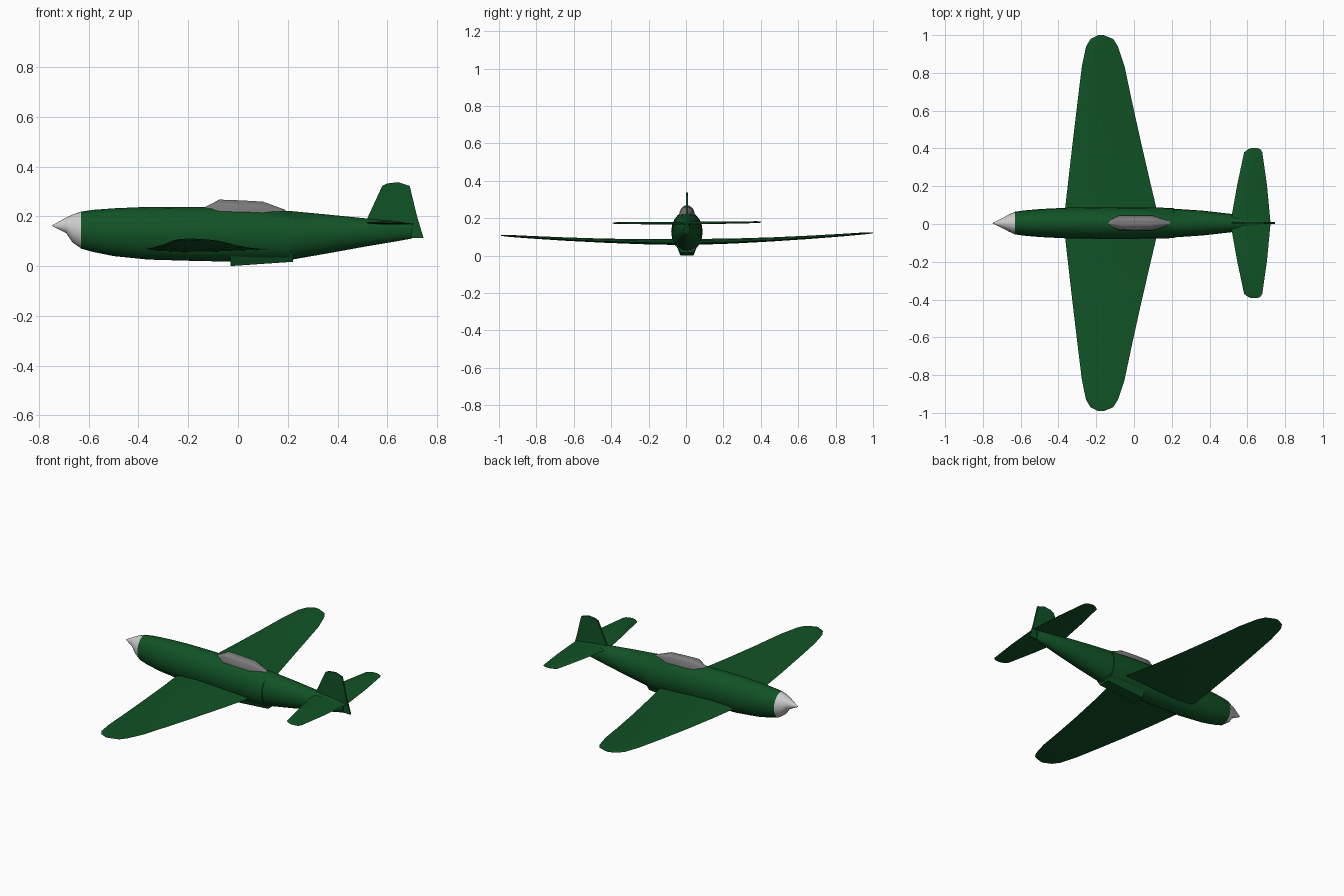
import bpy, bmesh, math
from mathutils import Vector, Matrix

cube = bpy.data.objects.get("Cube")
if cube:
    bpy.data.objects.remove(cube)


def material(name, color):
    m = bpy.data.materials.new(name)
    m.use_nodes = True
    m.diffuse_color = (*color, 1)
    bsdf = m.node_tree.nodes["Principled BSDF"]
    bsdf.inputs["Base Color"].default_value = (*color, 1)
    bsdf.inputs["Roughness"].default_value = 0.7
    return m


GREEN = material("dark green paint", (0.0055, 0.085, 0.019))
SILVER = material("pale grey metal", (0.62, 0.62, 0.62))
GLASS = material("grey canopy", (0.2, 0.195, 0.195))
MID = 0.005      # sideways position of the centre line
ROLL = 0.007     # slight bank of the flying surfaces


def loft(name, rings, mat, angle=40):
    """Skin a row of equally sized rings and close both ends."""
    bm = bmesh.new()
    rows = [[bm.verts.new(p) for p in ring] for ring in rings]
    n = len(rows[0])
    for a, b in zip(rows, rows[1:]):
        for i in range(n):
            j = (i + 1) % n
            bm.faces.new((a[i], a[j], b[j], b[i]))
    bm.faces.new(rows[0])
    bm.faces.new(rows[-1])
    bmesh.ops.recalc_face_normals(bm, faces=bm.faces)
    mesh = bpy.data.meshes.new(name)
    bm.to_mesh(mesh)
    bm.free()
    mesh.materials.append(mat)
    obj = bpy.data.objects.new(name, mesh)
    bpy.context.collection.objects.link(obj)
    bpy.ops.object.select_all(action='DESELECT')
    obj.select_set(True)
    bpy.context.view_layer.objects.active = obj
    bpy.ops.object.shade_smooth_by_angle(angle=math.radians(angle))
    return obj


def oval(x, low, high, half, sides=20):
    """Upright elliptical ring across the body."""
    ring = []
    for i in range(sides):
        t = math.tau * i / sides
        ring.append(Vector((x, MID + half * math.cos(t),
                            (low + high) / 2 + (high - low) / 2 * math.sin(t))))
    return ring


# Fuselage, with a small step behind the belly: x, bottom, top, half width
body = [(-0.63, 0.073, 0.222, 0.06), (-0.58, 0.059, 0.229, 0.067),
        (-0.5, 0.043, 0.235, 0.074), (-0.36, 0.029, 0.241, 0.081),
        (-0.15, 0.023, 0.24, 0.084), (0.05, 0.02, 0.234, 0.083),
        (0.21, 0.02, 0.224, 0.08), (0.211, 0.028, 0.224, 0.076),
        (0.36, 0.054, 0.21, 0.066), (0.52, 0.083, 0.194, 0.048),
        (0.64, 0.103, 0.183, 0.028), (0.7, 0.114, 0.175, 0.012)]
loft("fuselage", [oval(*s) for s in body], GREEN)

# Spinner
nose = [(-0.748, 0.164, 0.166, 0.001), (-0.69, 0.135, 0.198, 0.03),
        (-0.665, 0.098, 0.21, 0.044), (-0.63, 0.073, 0.222, 0.06)]
loft("spinner", [oval(*s) for s in nose], SILVER)


# Flying surfaces: half stations are (span, leading x, trailing x, thickness)
AIRFOIL = [(0, 0), (0.06, 0.55), (0.3, 1), (0.6, 0.7), (1, 0.08),
           (0.6, -0.4), (0.3, -0.6), (0.06, -0.4)]


def flying_surface(name, half, height, rise, droop):
    stations = [(-s[0], *s[1:]) for s in reversed(half)] + half
    bank = Matrix.Rotation(ROLL, 4, 'X')
    rings = []
    for y, lead, trail, thick in stations:
        chord = trail - lead
        ring = []
        for u, v in AIRFOIL:
            p = bank @ Vector((lead + u * chord, y, rise * abs(y) ** 1.7
                               + v * thick / 1.6 - droop * u * chord))
            ring.append(p + Vector((0, MID, height)))
        rings.append(ring)
    return loft(name, rings, GREEN, 50)


wing = [(0.03, -0.37, 0.13, 0.032), (0.25, -0.345, 0.078, 0.027),
        (0.45, -0.322, 0.032, 0.022), (0.65, -0.298, -0.012, 0.018),
        (0.83, -0.276, -0.05, 0.014), (0.935, -0.254, -0.085, 0.011),
        (0.975, -0.23, -0.11, 0.008), (0.995, -0.19, -0.16, 0.004)]
flying_surface("wing", wing, 0.073, 0.045, 0.01)

tailplane = [(0.01, 0.512, 0.722, 0.014), (0.2, 0.546, 0.704, 0.012),
             (0.375, 0.583, 0.679, 0.01), (0.392, 0.606, 0.668, 0.006),
             (0.397, 0.622, 0.65, 0.003)]
flying_surface("tailplane", tailplane, 0.177, 0.01, 0.03)

# Fin and rudder in one thin outline
fin = [(0.515, 0.185), (0.58, 0.326), (0.6, 0.335), (0.645, 0.34),
       (0.69, 0.325), (0.72, 0.2), (0.746, 0.115), (0.69, 0.115), (0.6, 0.16)]
loft("fin", [[Vector((x, MID + side, z)) for x, z in fin]
             for side in (-0.005, 0.005)], GREEN)


# Canopy: faceted arches, x, crown height, half width
def arch(x, top, half):
    base = 0.205
    shape = [(-1, 0), (-1, 0.45), (-0.75, 0.8), (-0.3, 1),
             (0.3, 1), (0.75, 0.8), (1, 0.45), (1, 0)]
    return [Vector((x, MID + half * u, base + (top - base) * v))
            for u, v in shape]


canopy = [(-0.14, 0.236, 0.015), (-0.075, 0.27, 0.04), (0.01, 0.267, 0.041),
          (0.1, 0.262, 0.039), (0.19, 0.229, 0.012)]
loft("canopy", [arch(*s) for s in canopy], GLASS, 25)

# Radiator scoop under the belly: x, bottom, lower half width
scoop = [(-0.03, 0.003, 0.035), (0.22, 0.02, 0.032)]
loft("radiator_scoop",
     [[Vector((x, MID + half * side, z)) for side, half, z in
       ((-1, 0.055, 0.055), (-1, low, bottom), (1, low, bottom), (1, 0.055, 0.055))]
      for x, bottom, low in scoop], GREEN, 20)

# Rest the model on the ground
lowest = min(v.co.z for v in bpy.data.objects["radiator_scoop"].data.vertices)
for part in ("fuselage", "spinner", "wing", "tailplane", "fin", "canopy", "radiator_scoop"):
    bpy.data.objects[part].location.z -= lowest
